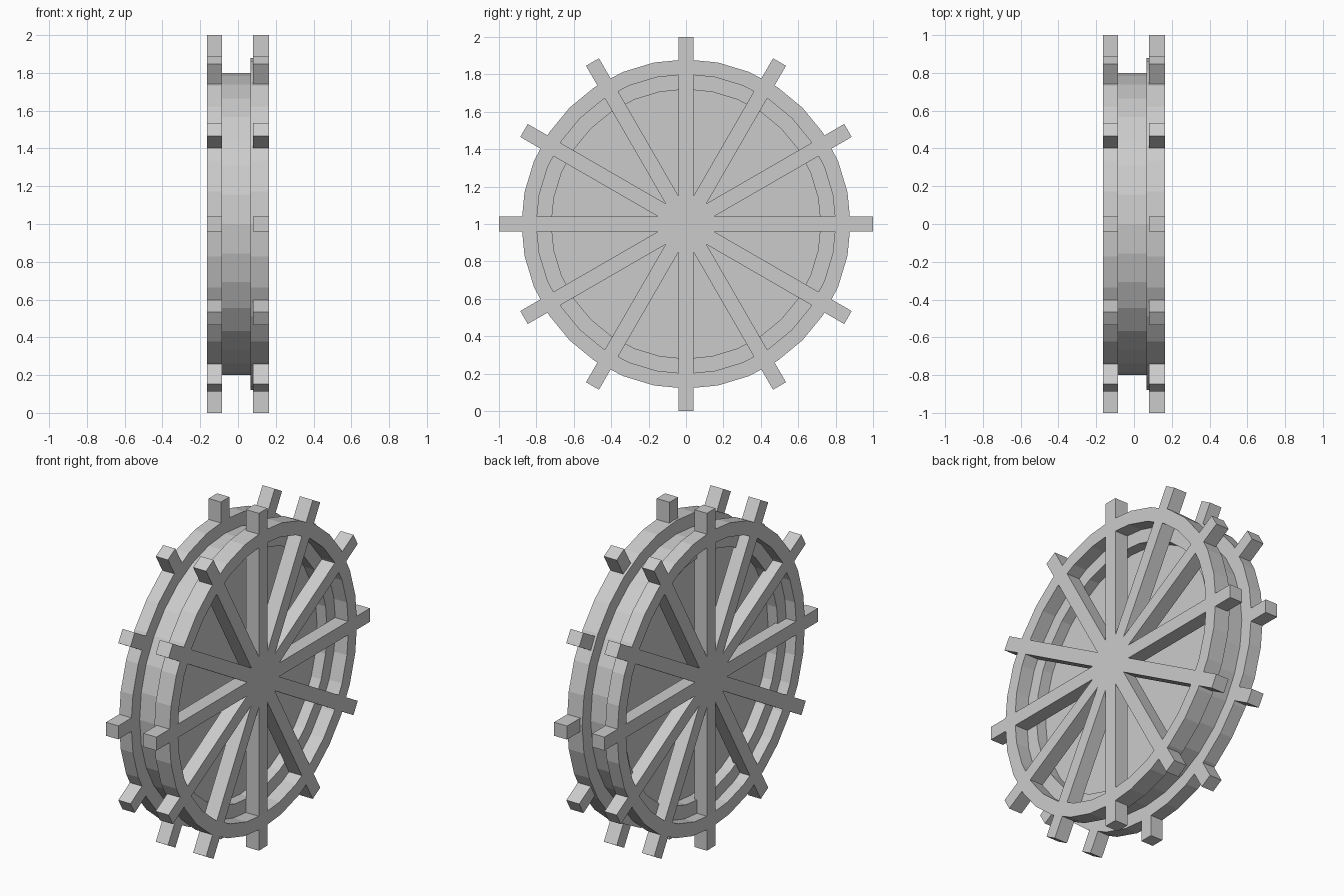
import bpy, bmesh, math
from mathutils import Matrix

cube = bpy.data.objects.get("Cube")
if cube:
    bpy.data.objects.remove(cube, do_unlink=True)

grey = bpy.data.materials.new("plain grey")
grey.use_nodes = True
colour = (0.6, 0.6, 0.6, 1)
grey.diffuse_color = colour
grey.node_tree.nodes["Principled BSDF"].inputs["Base Color"].default_value = colour

SIDES = 32
SPOKES = 12


def finish(name, bm):
    bmesh.ops.recalc_face_normals(bm, faces=bm.faces)
    mesh = bpy.data.meshes.new(name)
    bm.to_mesh(mesh)
    bm.free()
    mesh.materials.append(grey)
    obj = bpy.data.objects.new(name, mesh)
    obj.location.z = 1
    bpy.context.collection.objects.link(obj)
    return obj


def lathe(name, profile):
    """Turn a closed (x, radius) profile around the axle."""
    bm = bmesh.new()
    rings = []
    for i in range(SIDES):
        a = 2 * math.pi * i / SIDES
        rings.append([bm.verts.new((x, r * math.cos(a), r * math.sin(a))) for x, r in profile])
    n = len(profile)
    for i in range(SIDES):
        here, there = rings[i], rings[(i + 1) % SIDES]
        for j in range(n):
            k = (j + 1) % n
            bm.faces.new((here[j], here[k], there[k], there[j]))
    return finish(name, bm)


def ring(name, x0, x1, inner, outer):
    return lathe(name, [(x0, inner), (x0, outer), (x1, outer), (x1, inner)])


def spoke_star(name, x0, x1, half=0.04):
    """Star outline with square spoke ends, extruded along the axle."""
    bm = bmesh.new()
    step = 2 * math.pi / SPOKES
    valley = half / math.sin(step / 2)
    verts = []
    for i in range(SPOKES):
        turn = Matrix.Rotation(i * step, 3, 'X')
        for y, z in ((half, 1), (-half, 1)):
            verts.append(bm.verts.new(turn @ bm_vec(x0, y, z)))
        a = step / 2
        verts.append(bm.verts.new(turn @ bm_vec(x0, -valley * math.sin(a), valley * math.cos(a))))
    # Central hub and one quad plus wedge per spoke
    hub = [verts[3 * i + 2] for i in range(SPOKES)]
    faces = [bm.faces.new(hub)]
    for i in range(SPOKES):
        faces.append(bm.faces.new((hub[i - 1], verts[3 * i], verts[3 * i + 1], hub[i])))
    out = bmesh.ops.extrude_face_region(bm, geom=faces)
    moved = [g for g in out["geom"] if isinstance(g, bmesh.types.BMVert)]
    bmesh.ops.translate(bm, verts=moved, vec=(x1 - x0, 0, 0))
    return finish(name, bm)


def bm_vec(x, y, z):
    from mathutils import Vector
    return Vector((x, y, z))


# Outer rims
ring("right_rim", -0.165, -0.085, 0.8, 0.88)
ring("left_rim", 0.065, 0.165, 0.8, 0.88)

# Spokes that run past the rims as teeth
spoke_star("right_spokes", -0.165, -0.085)
spoke_star("left_spokes", 0.08, 0.165)

# Drum between the rims and its closing web
ring("drum_band", -0.1, 0.08, 0.72, 0.8)
bm = bmesh.new()
bmesh.ops.create_cone(bm, cap_ends=True, segments=SIDES, radius1=0.73, radius2=0.73,
                      depth=0.05, matrix=Matrix.Rotation(math.pi / 2, 4, 'Y'))
web = finish("drum_web", bm)
web.location.x = -0.01
